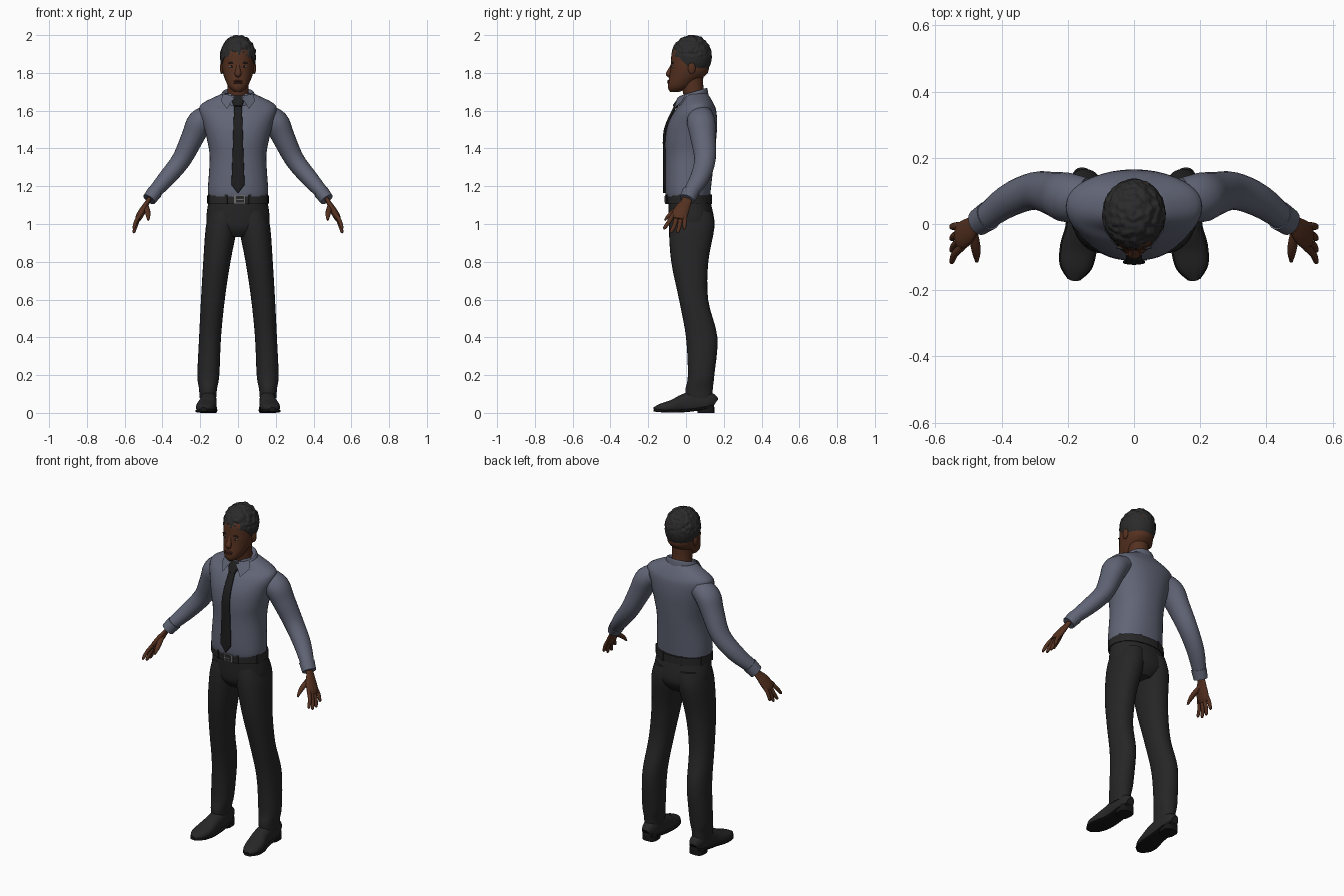
import bpy, bmesh, math
from mathutils import Vector, noise

if "Cube" in bpy.data.objects:
    bpy.data.objects.remove(bpy.data.objects["Cube"], do_unlink=True)


def material(name, *rgb):
    """One value makes a neutral grey, three values make a colour."""
    color = (*(rgb * 3)[:3], 1)
    mat = bpy.data.materials.new(name)
    mat.use_nodes = True
    mat.diffuse_color = color
    shader = mat.node_tree.nodes["Principled BSDF"]
    shader.inputs["Base Color"].default_value = color
    return mat


SHIRT = material("blue_grey_cloth", .12, .13, .18)
TROUSER = material("charcoal_cloth", .019)
TIE = material("black_silk", .013)
LEATHER = material("black_leather", .02)
SOLE = material("sole_rubber", .008)
SKIN = material("brown_skin", .09, .03, .014)
HAIR = material("dark_hair", .024)
METAL = material("grey_metal", .15)
EYE = material("eye_white", .3)
LIPS = material("lip_brown", .07, .02, .015)
made = []
ACROSS, DEEP = Vector((1, 0, 0)), Vector((0, 1, 0))


def finish(name, bm, mat):
    bmesh.ops.recalc_face_normals(bm, faces=bm.faces)
    mesh = bpy.data.meshes.new(name)
    bm.to_mesh(mesh)
    bm.free()
    mesh.materials.append(mat)
    obj = bpy.data.objects.new(name, mesh)
    bpy.context.collection.objects.link(obj)
    made.append(obj)
    return obj


def smooth_rings(rings, steps):
    """Catmull-Rom interpolation between rings of (x, y, z, radius, radius)."""
    out = []
    last = len(rings) - 1
    for i in range(last):
        near = [rings[min(max(k, 0), last)] for k in range(i - 1, i + 3)]
        for s in range(steps):
            t = s / steps
            out.append([b + t / 2 * (c - a + t * (2 * a - 5 * b + 4 * c - d + t * (3 * (b - c) + d - a)))
                        for a, b, c, d in zip(*near)])
    return out + [rings[last]]


def loft(name, mat, rings, side=None, power=2, flip=1, sides=28, steps=4):
    """Skin the rings: level ones when side is None, else square to their path."""
    rings = smooth_rings(rings, steps)
    centers = [Vector((x * flip, y, z)) for x, y, z, wide, deep in rings]
    last = len(rings) - 1
    bm = bmesh.new()
    loops = []
    for i, ring in enumerate(rings):
        u, v = ACROSS, DEEP
        if side:
            along = (centers[min(i + 1, last)] - centers[max(i - 1, 0)]).normalized()
            u = (side - along * side.dot(along)).normalized()
            v = along.cross(u)
        loop = []
        for k in range(sides):
            angle = math.tau * k / sides
            a, b = (math.copysign(abs(w) ** (2 / power), w) for w in (math.cos(angle), math.sin(angle)))
            loop.append(bm.verts.new(centers[i] + u * a * ring[-2] + v * b * ring[-1]))
        loops.append(loop)
    for low, high in zip(loops, loops[1:]):
        for k in range(sides):
            bm.faces.new((low[k - 1], low[k], high[k], high[k - 1]))
    bm.faces.new(loops[0])
    bm.faces.new(loops[-1])
    return finish(name, bm, mat)


def level(rows, x=lambda z: 0):
    """Horizontal rings from rows of (height, depth position, half width, half depth)."""
    return [(x(z), y, z, wide, deep) for z, y, wide, deep in rows]


def tube(name, mat, rows, flip, side=DEEP, flat=.9, sides=24):
    """A limb along rows of (x, y, z, radius), a little thinner one way."""
    return loft(name, mat, [(*row, row[-1] * flat) for row in rows], side, flip=flip, sides=sides)


def blob(name, mat, center, size, detail=3, shape=None):
    bm = bmesh.new()
    bmesh.ops.create_icosphere(bm, subdivisions=detail, radius=1)
    bmesh.ops.scale(bm, vec=size, verts=bm.verts)
    bmesh.ops.translate(bm, vec=center, verts=bm.verts)
    if shape:
        for vert in bm.verts:
            shape(vert.co)
    return finish(name, bm, mat)


def box(name, mat, center, size, turn=0):
    bm = bmesh.new()
    bmesh.ops.create_cube(bm, size=1)
    bmesh.ops.scale(bm, vec=size, verts=bm.verts)
    obj = finish(name, bm, mat)
    obj.location = center
    obj.rotation_euler.z = turn


# Shirt body and collar
loft("shirt_body", SHIRT, level([
    (1.12, .015, .15, .11), (1.17, .01, .16, .12), (1.35, .02, .15, .13),
    (1.45, .025, .165, .135), (1.53, .035, .185, .13), (1.6, .05, .205, .11),
    (1.64, .06, .187, .085), (1.69, .055, .085, .06)]), power=2.2, sides=40)
collar = loft("collar_band", SHIRT, level([
    (1.65, .04, .09, .08), (1.68, .04, .09, .076), (1.7, .04, .08, .07), (1.69, .04, .06, .06)]))
for vert in collar.data.vertices:
    vert.co.z += (vert.co.y - .04) * .3


# Tie lying on the chest
def chest(z):
    return 1.9 * max(z - 1.45, 0) ** 2 - .115


def tie_piece(name, rows, thick):
    rings = [(0, chest(z), z, wide, thick) for z, wide in rows]
    loft(name, TIE, rings, ACROSS, power=3)


tie_piece("tie_blade", [(1.63, .02), (1.5, .025), (1.36, .029), (1.22, .034), (1.2, .028), (1.163, .001)], .007)
tie_piece("tie_knot", [(1.67, .024), (1.655, .032), (1.62, .02)], .013)

# Trouser seat, belt, loops and buckle
loft("trouser_seat", TROUSER, level([
    (1.14, .015, .153, .11), (1.02, .03, .168, .12), (.97, .03, .14, .11), (.93, .03, .06, .08)]),
    power=2.2, sides=36)
waist, belt_z = (.163, .122), 1.13
loft("belt", LEATHER, level([(belt_z + lift, .016, *waist) for lift in (-.022, .022)]),
     power=2.2, sides=40, steps=1)
for i in range(8):
    angle = math.tau * (i + .5) / 8
    box("belt_loop", TROUSER, (waist[0] * math.cos(angle), waist[1] * math.sin(angle) + .016, belt_z),
        (.012, .014, .05), angle)
for i, (name, mat, wide, high) in enumerate((("frame", METAL, .06, .046), ("inset", LEATHER, .042, .034),
                                             ("pin", METAL, .036, .005))):
    box("buckle_" + name, mat, (.01, -.107 - i * .002, belt_z), (wide, .008, high))


# Shoe outline: position along the foot, half width, height
shoe_rows = [(.148, .025, .08), (.12, .04, .11), (.06, .043, .12), (-.01, .045, .1),
             (-.07, .052, .07), (-.13, .045, .05), (-.168, .015, .03)]


def foot_x(y):
    return .157 + .15 * max(-y, 0)


def sole_z(y):
    return .009 + .6 * (y + .07) ** 2


def leg_x(z):
    return .16 - .075 * z * z


for flip, tag in ((1, "left_"), (-1, "right_")):
    # Collar point
    bm = bmesh.new()
    bm.faces.new([bm.verts.new((flip * x, y, z)) for x, y, z in (
        (.02, -.045, 1.67), (.058, -.064, 1.61), (.09, -.02, 1.65), (.08, 0, 1.69))])
    bmesh.ops.solidify(bm, geom=bm.faces[:], thickness=.01)
    finish(tag + "collar_point", bm, SHIRT)

    # Sleeve and cuff
    tube(tag + "sleeve", SHIRT, [
        (.14, .08, 1.58, .06), (.2, .08, 1.54, .075), (.24, .09, 1.46, .067),
        (.3, .1, 1.34, .057), (.38, .07, 1.24, .05), (.46, .01, 1.15, .037)], flip)
    tube(tag + "cuff", SHIRT, [(.44, .025, 1.17, .045), (.47, .005, 1.13, .041)], flip)

    # Hand with four fingers and a thumb
    tube(tag + "palm", SKIN, [
        (.46, .01, 1.15, .026), (.48, 0, 1.115, .028), (.5, -.02, 1.08, .039),
        (.52, -.035, 1.045, .042), (.53, -.04, 1.025, .034)], flip, flat=.45)
    for i, finger in enumerate(("index", "middle", "ring", "little")):
        root = .021 * i - .068
        low = .95 + .01 * (i - 1.5) ** 2
        tube(tag + finger + "_finger", SKIN, [
            (.518, root, 1.05, .012), (.54, root * 1.3, low + .042, .0115),
            (.55, root * 1.65, low + .008, .009), (.55, root * 1.65, low, .004)], flip, sides=12)
    tube(tag + "thumb", SKIN, [
        (.49, -.015, 1.1, .015), (.48, -.06, 1.07, .015), (.476, -.09, 1.045, .012),
        (.475, -.113, 1.02, .005)], flip, side=ACROSS, sides=12)

    # Trouser leg with a gathered hem
    loft(tag + "trouser_leg", TROUSER, level([
        (1.07, .03, .076, .11), (.98, .03, .083, .12), (.8, .02, .072, .098), (.6, .04, .063, .077),
        (.4, .083, .058, .083), (.2, .08, .058, .07), (.13, .07, .048, .072), (.08, .07, .044, .07)],
        leg_x), power=2.2, flip=flip)

    # Shoe upper, sole and heel
    shoe = loft(tag + "shoe", LEATHER, [(foot_x(y), y, high / 2, wide, high / 2)
                for y, wide, high in shoe_rows], ACROSS, power=2.4, flip=flip)
    for vert in shoe.data.vertices:
        vert.co.z = max(vert.co.z, sole_z(vert.co.y))
    loft(tag + "sole", SOLE, [(foot_x(y), y, sole_z(y), wide + .004, .008)
         for y, wide, high in shoe_rows], ACROSS, power=3.5, flip=flip)
    loft(tag + "heel", SOLE, level([(z, .105, .043, .045) for z in (0, .03)], foot_x),
         power=3, flip=flip, steps=1)

    # Ear, eye and brow
    blob(tag + "ear", SKIN, (flip * .086, .03, 1.825), (.01, .02, .032))
    blob(tag + "eye", EYE, (flip * .033, -.069, 1.833), (.014, .006, .006))
    blob(tag + "pupil", SOLE, (flip * .033, -.073, 1.833), (.006, .004, .006))
    blob(tag + "brow", HAIR, (flip * .034, -.071, 1.853), (.02, .006, .004))

# Neck, head, nose and lips
loft("neck", SKIN, level([(1.65, .05, .06, .055), (1.72, .036, .056, .056), (1.8, .036, .06, .056)]))
loft("head", SKIN, level([
    (1.7, -.06, .02, .025), (1.72, -.04, .045, .055), (1.75, -.02, .062, .074), (1.8, .015, .08, .1),
    (1.85, .02, .085, .1), (1.92, .03, .08, .1), (1.97, .03, .03, .04)]), power=2.1, sides=32)
tube("nose", SKIN, [(0, -.07, 1.85, .009), (0, -.083, 1.82, .012), (0, -.092, 1.795, .018),
                    (0, -.086, 1.78, .01)], 1, side=ACROSS, flat=.8)
for name, z in (("upper_lip", 1.757), ("lower_lip", 1.747)):
    blob(name, LIPS, (0, -.09, z), (.025, .01, .005))


# Short curly hair: raised hairline at the front, lumps on the crown
crown = Vector((0, .03, 1.885))


def curl(point):
    back = min(max(point.y * 10 + .4, 0), 1)
    point.z = max(point.z, crown.z - .1 * back)
    lumps = min(max((point.z - 1.87) * 30, 0), 1) * noise.noise(point * 55)
    point += (point - crown).normalized() * lumps * .007
    point.z = min(point.z, 2)


blob("hair", HAIR, crown, (.095, .106, .115), detail=6, shape=curl)

# Smooth shading with crisp edges
bpy.ops.object.select_all(action="DESELECT")
for obj in made:
    obj.select_set(True)
bpy.context.view_layer.objects.active = made[0]
bpy.ops.object.shade_smooth_by_angle(angle=math.radians(40))
